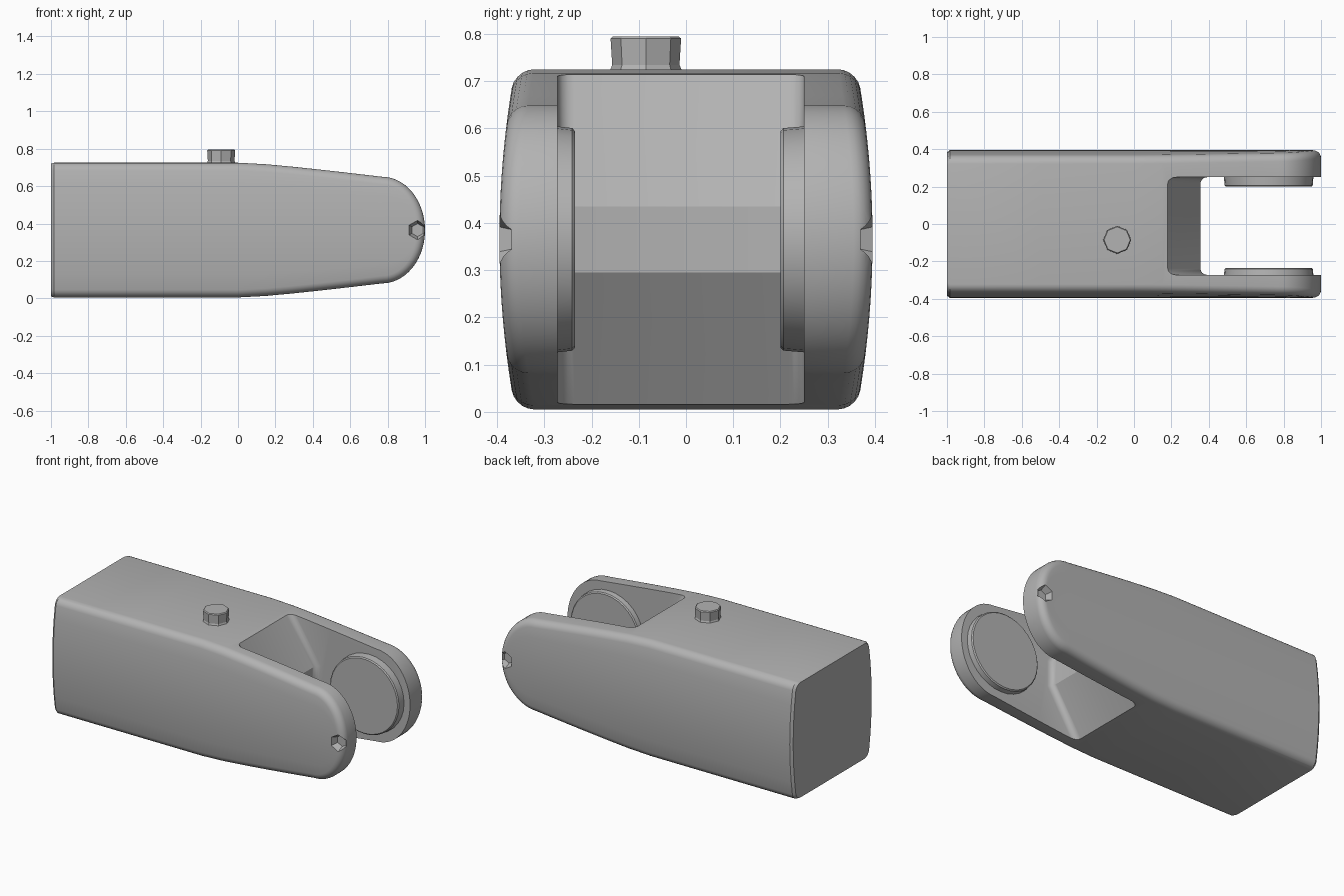
import bpy, bmesh, math
from mathutils import Matrix, Vector

if "Cube" in bpy.data.objects:
    bpy.data.objects.remove(bpy.data.objects["Cube"], do_unlink=True)

MID = 0.365
ROUND = 0.04

grey = bpy.data.materials.new("plain grey")
grey.use_nodes = True
grey.diffuse_color = (0.45, 0.45, 0.45, 1)
grey.node_tree.nodes["Principled BSDF"].inputs["Base Color"].default_value = (0.45, 0.45, 0.45, 1)


def finish(name, bm):
    bmesh.ops.recalc_face_normals(bm, faces=bm.faces)
    mesh = bpy.data.meshes.new(name)
    bm.to_mesh(mesh)
    bm.free()
    mesh.materials.append(grey)
    obj = bpy.data.objects.new(name, mesh)
    bpy.context.collection.objects.link(obj)
    return obj


def smooth(obj, degrees=30):
    bpy.ops.object.select_all(action="DESELECT")
    obj.select_set(True)
    bpy.context.view_layer.objects.active = obj
    bpy.ops.object.shade_smooth_by_angle(angle=math.radians(degrees))


def carve(obj, cutter):
    mod = obj.modifiers.new("cut", "BOOLEAN")
    mod.operation, mod.object, mod.solver = "DIFFERENCE", cutter, "EXACT"
    bpy.context.view_layer.objects.active = obj
    bpy.ops.object.modifier_apply(modifier=mod.name)
    bpy.data.objects.remove(cutter, do_unlink=True)


def cylinder(name, centre, axis, r1, r2, depth, sides, bevel=0):
    bm = bmesh.new()
    turn = Vector((0, 0, 1)).rotation_difference(Vector(axis)).to_matrix().to_4x4()
    bmesh.ops.create_cone(bm, cap_ends=True, segments=sides, radius1=r1, radius2=r2,
                          depth=depth, matrix=Matrix.Translation(centre) @ turn)
    if bevel:
        top = [e for e in bm.edges
               if all((v.co - Vector(centre)).dot(Vector(axis)) > 0 for v in e.verts)]
        bmesh.ops.bevel(bm, geom=top, offset=bevel, segments=1, affect="EDGES")
    return finish(name, bm)


# Body outline: straight, gently tapered, then a rounded tip
stations = [(-1, 0.355), (-0.985, 0.36), (-0.5, 0.36), (0, 0.36), (0.15, 0.352),
            (0.3, 0.338), (0.45, 0.322), (0.6, 0.305)]
for k in range(15):
    a = math.pi / 2 * k / 14
    stations.append((0.77 + 0.23 * math.sin(a), 0.285 * math.cos(a)))


def section(i):
    """Closed loop with rounded corners and bulging sides at one station."""
    x, h = stations[i]
    before, after = stations[max(i - 1, 0)], stations[min(i + 1, len(stations) - 1)]
    n = Vector((before[1] - after[1], after[0] - before[0])).normalized()
    if i < 2:
        n = Vector((0, 1))
    if i == len(stations) - 1:
        n = Vector((1, 0))
    half = []
    for k in range(6):
        a = math.pi / 2 * k / 5
        inset, drop = ROUND * (1 - math.cos(a)), ROUND * (1 - math.sin(a))
        half.append((x - n.x * inset, max(h - n.y * inset, 0), drop))
    px, ph, _ = half[-1]
    half += [(px, ph * f, 0) for f in (0.75, 0.5, 0.25)]
    full = half + [(px, 0, 0)] + [(p[0], -p[1], p[2]) for p in reversed(half)]
    trim = 0.012 if i == 0 else 0
    side = [(px, 0.395 - 0.033 * (z / 0.36) ** 2 - d - trim, z + MID) for px, z, d in full]
    return [(p[0], -p[1], p[2]) for p in side] + side[::-1]


bm = bmesh.new()
loops = [[bm.verts.new(p) for p in section(i)] for i in range(len(stations))]
count = len(loops[0])
for a, b in zip(loops, loops[1:]):
    for j in range(count):
        k = (j + 1) % count
        bm.faces.new((a[j], a[k], b[k], b[j]))
bm.faces.new(loops[0])
bmesh.ops.remove_doubles(bm, verts=bm.verts, dist=0.0005)
bmesh.ops.dissolve_degenerate(bm, edges=bm.edges, dist=0.0002)
body = finish("forked_body", bm)

# Slot between the arms, leaving a wedge-shaped inner wall
bm = bmesh.new()
outline = [(1.2, -0.08), (0.12, -0.08), (0.355, 0.295), (0.355, 0.435), (0.12, 0.81), (1.2, 0.81)]
base = bm.faces.new([bm.verts.new((x, -0.272, z)) for x, z in outline])
grown = bmesh.ops.extrude_face_region(bm, geom=[base])["geom"]
bmesh.ops.translate(bm, vec=(0, 0.522, 0), verts=[g for g in grown if isinstance(g, bmesh.types.BMVert)])
bmesh.ops.recalc_face_normals(bm, faces=bm.faces)
inner = [e for e in bm.edges if all(v.co.x < 1 for v in e.verts)
         and abs(e.verts[0].co.y - e.verts[1].co.y) < 0.01]
bmesh.ops.bevel(bm, geom=inner, offset=0.035, segments=4, profile=0.5, affect="EDGES")
carve(body, finish("slot_cutter", bm))

# Small notches on the outer tip of each arm
for s in (-1, 1):
    carve(body, cylinder("notch_cutter", (0.96, s * 0.395, MID), (0, s, 0), 0.035, 0.07, 0.08, 6))
smooth(body)

# Round pads on the inner faces of the arms
for name, y, d, depth in (("front_pad", -0.2575, 1, 0.045), ("back_pad", 0.23, -1, 0.06)):
    smooth(cylinder(name, (0.72, y, MID), (0, d, 0), 0.24, 0.235, depth, 32, 0.006))

# Push button with a flared foot
cylinder("button", (-0.09, -0.085, 0.755), (0, 0, 1), 0.07, 0.075, 0.08, 8, 0.005)
cylinder("button_foot", (-0.09, -0.085, 0.73), (0, 0, 1), 0.078, 0.068, 0.025, 8)
